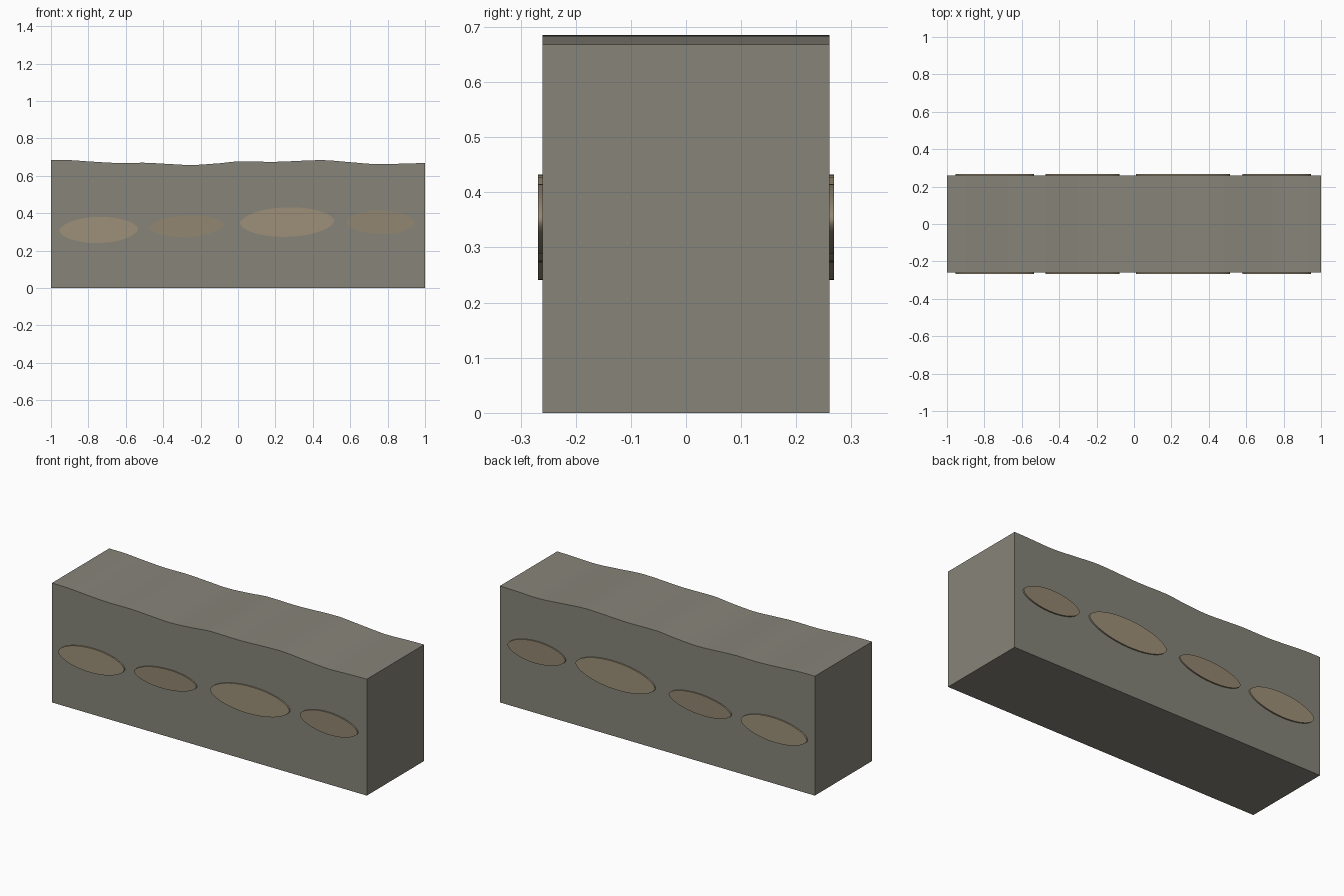
import bpy, bmesh, math

if "Cube" in bpy.data.objects:
    bpy.data.objects.remove(bpy.data.objects["Cube"])

HALF = 0.26      # half depth of the wall block
RAISE = 0.008    # how far the stones stand proud


def material(name, rgb):
    m = bpy.data.materials.new(name)
    m.diffuse_color = (*rgb, 1)
    m.use_nodes = True
    m.node_tree.nodes["Principled BSDF"].inputs["Base Color"].default_value = m.diffuse_color
    return m


def prism(name, outline, y0, y1, mat):
    """Extrude an x-z outline from y0 to y1."""
    bm = bmesh.new()
    face = bm.faces.new([bm.verts.new((x, y0, z)) for x, z in outline])
    ext = bmesh.ops.extrude_face_region(bm, geom=[face])
    verts = [v for v in ext["geom"] if isinstance(v, bmesh.types.BMVert)]
    bmesh.ops.translate(bm, verts=verts, vec=(0, y1 - y0, 0))
    bmesh.ops.recalc_face_normals(bm, faces=bm.faces)
    me = bpy.data.meshes.new(name)
    bm.to_mesh(me)
    bm.free()
    ob = bpy.data.objects.new(name, me)
    bpy.context.collection.objects.link(ob)
    me.materials.append(mat)
    bpy.ops.object.select_all(action='DESELECT')
    ob.select_set(True)
    bpy.context.view_layer.objects.active = ob
    bpy.ops.object.shade_smooth_by_angle(angle=math.radians(30))
    return ob


def smooth_line(pts, steps=4):
    """Catmull-Rom curve of heights through the given points."""
    out = []
    p = [pts[0]] + pts + [pts[-1]]
    for a, b, c, d in zip(p, p[1:], p[2:], p[3:]):
        for i in range(steps):
            t = i / steps
            z = 0.5 * (2 * b[1] + (c[1] - a[1]) * t
                       + (2 * a[1] - 5 * b[1] + 4 * c[1] - d[1]) * t ** 2
                       + (3 * b[1] - a[1] - 3 * c[1] + d[1]) * t ** 3)
            out.append((b[0] + (c[0] - b[0]) * t, z))
    return out + [pts[-1]]


def lens(cx, cz, rx, rz, tilt, n=48):
    """Almond outline with slightly pointed ends."""
    pts = []
    for i in range(n):
        a = 2 * math.pi * i / n
        s = math.sin(a)
        x = rx * math.cos(a)
        z = rz * math.copysign(abs(s) ** 1.15, s) + tilt * math.cos(a)
        pts.append((cx + x, cz + z))
    return pts


earth = material("earth", (0.24, 0.23, 0.19))
stone_light = material("stone_light", (0.34, 0.28, 0.19))
stone_dark = material("stone_dark", (0.29, 0.24, 0.165))

# Block with an uneven top
top = smooth_line([(-1, .685), (-.9, .684), (-.8, .677), (-.65, .669), (-.5, .670),
                   (-.4, .665), (-.25, .658), (-.1, .667), (0, .677), (.2, .675),
                   (.45, .684), (.6, .673), (.75, .662), (.9, .666), (1, .668)])
prism("wall_block", [(1, 0), (-1, 0)] + top, -HALF, HALF, earth)

# Raised almond stones on both faces
stones = [(-0.745, 0.311, 0.21, 0.07, 0.004, stone_light),
          (-0.275, 0.331, 0.198, 0.058, 0.008, stone_dark),
          (0.262, 0.353, 0.252, 0.079, 0.006, stone_light),
          (0.763, 0.352, 0.183, 0.063, -0.003, stone_dark)]
for i, (*shape, mat) in enumerate(stones, 1):
    for side, sign in (("front", -1), ("back", 1)):
        prism(f"{side}_stone_{i}", lens(*shape),
              sign * (HALF - 0.01), sign * (HALF + RAISE), mat)
